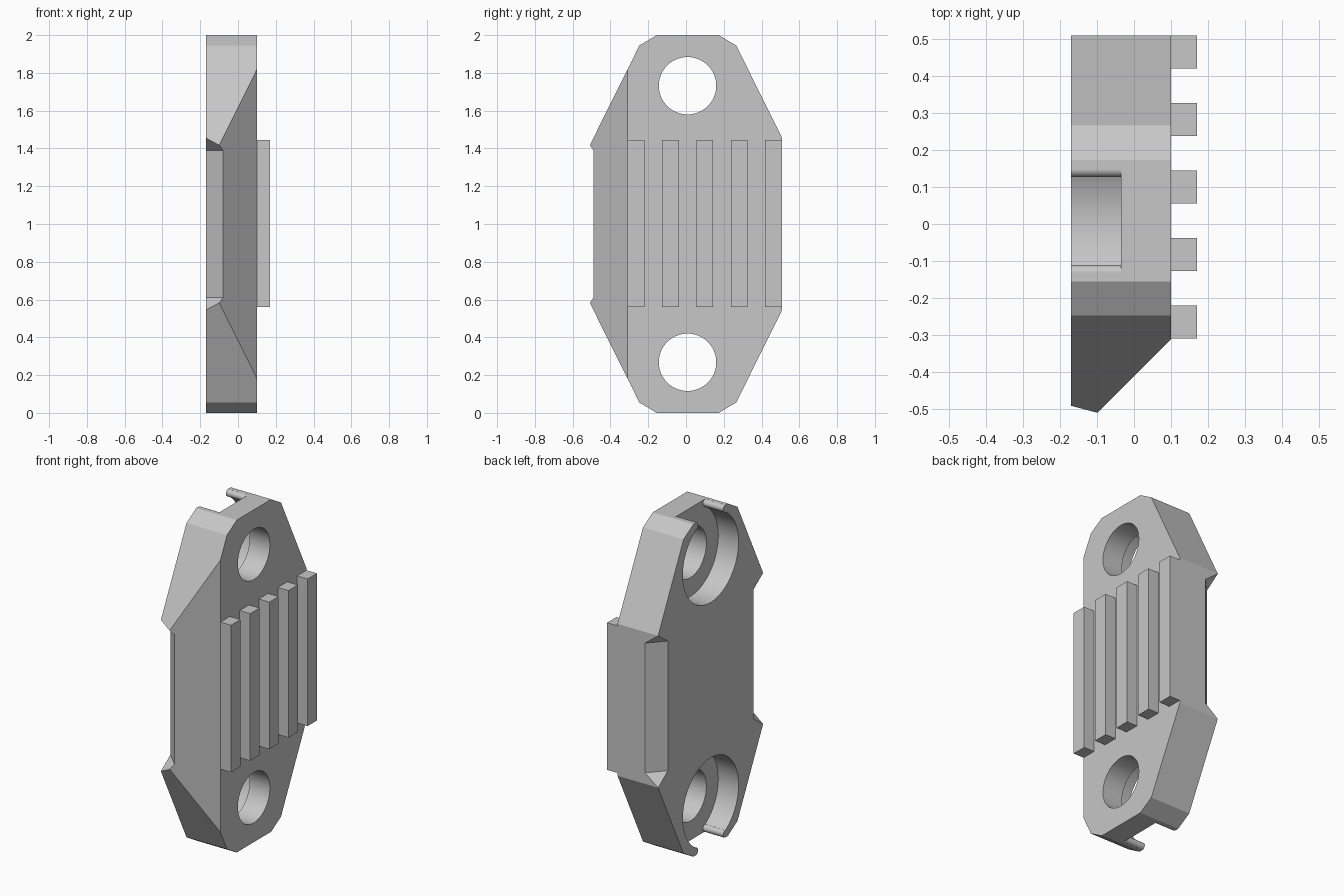
import bpy, bmesh, math
from mathutils import Vector

cube = bpy.data.objects.get("Cube")
if cube:
    bpy.data.objects.remove(cube, do_unlink=True)

grey = bpy.data.materials.new("plain_grey")
grey.use_nodes = True
grey.diffuse_color = (0.57, 0.57, 0.57, 1)
grey.node_tree.nodes["Principled BSDF"].inputs["Base Color"].default_value = grey.diffuse_color

BACK, FRONT, RIB = -0.17, 0.10, 0.17   # plate faces and rib tops along x
MID = 0.008                            # y of the hole axis
HOLE_Z = 0.732                         # hole height from the plate middle


def hull(name, points):
    """Convex solid around the points."""
    bm = bmesh.new()
    for p in points:
        bm.verts.new(p)
    out = bmesh.ops.convex_hull(bm, input=bm.verts)
    loose = [g for g in out["geom_interior"] if isinstance(g, bmesh.types.BMVert)]
    if loose:
        bmesh.ops.delete(bm, geom=loose, context="VERTS")
    bmesh.ops.dissolve_limit(bm, angle_limit=0.01, verts=bm.verts, edges=bm.edges)
    bmesh.ops.recalc_face_normals(bm, faces=bm.faces)
    mesh = bpy.data.meshes.new(name)
    bm.to_mesh(mesh)
    bm.free()
    mesh.materials.append(grey)
    obj = bpy.data.objects.new(name, mesh)
    bpy.context.collection.objects.link(obj)
    return obj


def prism(name, outline, x0, x1):
    """Outline in y, z pushed from x0 to x1."""
    return hull(name, [(x, y, z) for x in (x0, x1) for y, z in outline])


def box(name, x0, x1, y0, y1, z0, z1):
    return prism(name, [(y0, z0), (y0, z1), (y1, z0), (y1, z1)], x0, x1)


def cylinder(name, x0, x1, y, z, r, n):
    ring = [2 * math.pi * (i + 0.5) / n for i in range(n)]
    return prism(name, [(y + r * math.cos(a), z + r * math.sin(a)) for a in ring], x0, x1)


def smooth(obj):
    bpy.ops.object.select_all(action="DESELECT")
    obj.select_set(True)
    bpy.context.view_layer.objects.active = obj
    bpy.ops.object.shade_smooth_by_angle(angle=math.radians(25))


def notch(name, a, b, c):
    """Chamfer recess through line a-b, with slanted ends reaching c."""
    a, b, c = Vector(a), Vector(b), Vector(c)
    tip = c + 4 * (c - (a + b) / 2)
    pts = []
    for p in (a + 2 * (a - b), b + 2 * (b - a), tip):
        pts += [(p.x, p.y, 1 + p.z), (p.x, p.y, 1 - p.z)]
    return hull(name, pts)


# Plate body, upper half of the outline mirrored down
half = [(-0.55, 0.335), (-0.247, 0.945), (-0.155, 1.0),
        (0.173, 1.0), (0.266, 0.945), (0.508, 0.457)]
plate = prism("plate", [(y, 1 + s * z) for y, z in half for s in (1, -1)], BACK, FRONT)

# Cutters: long front bevel and the two side recesses
cutters = [
    hull("front_bevel_cutter", [(x, y, z) for z in (-0.2, 2.2)
         for x, y in ((0.2, -0.21), (-0.3, -0.71), (0.2, -0.71))]),
    notch("front_recess_cutter", (BACK, -0.40, 0.39), (-0.08, -0.49, 0.39), (BACK, -0.49, 0.455)),
    notch("back_recess_cutter", (BACK, 0.415, 0.39), (-0.083, 0.508, 0.39), (BACK, 0.508, 0.457)),
]

# Cutters: screw holes, counterbores and open slots at both ends
POCKET = -0.035
for s, end in ((1, "upper"), (-1, "lower")):
    z = 1 + s * HOLE_Z
    cutters += [
        cylinder(end + "_hole_cutter", -0.3, 0.3, MID, z, 0.152, 64),
        cylinder(end + "_counterbore_cutter", -0.3, POCKET, MID, z, 0.265, 64),
        box(end + "_slot_cutter", -0.3, POCKET, MID - 0.14, MID + 0.14,
            *sorted((1 + s * 0.9, 1 + s * 1.1))),
    ]
    # Rounded lip ends beside the slot
    for side, tag in ((1, "back"), (-1, "front")):
        smooth(cylinder(f"{end}_{tag}_lip", BACK, POCKET, MID + side * 0.14,
                        1 + s * 0.9785, 0.0215, 20))

bpy.context.view_layer.objects.active = plate
for cutter in cutters:
    cutter.hide_render = True
    mod = plate.modifiers.new(cutter.name, "BOOLEAN")
    mod.operation = "DIFFERENCE"
    mod.solver = "EXACT"
    mod.object = cutter
    bpy.ops.object.modifier_apply(modifier=mod.name)
    bpy.data.objects.remove(cutter, do_unlink=True)
smooth(plate)

# Five upright grip ribs
for i in range(5):
    y = -0.309 + i * 0.182
    box(f"grip_rib_{i + 1}", FRONT - 0.01, RIB, y, y + 0.089, 0.56, 1.445)
